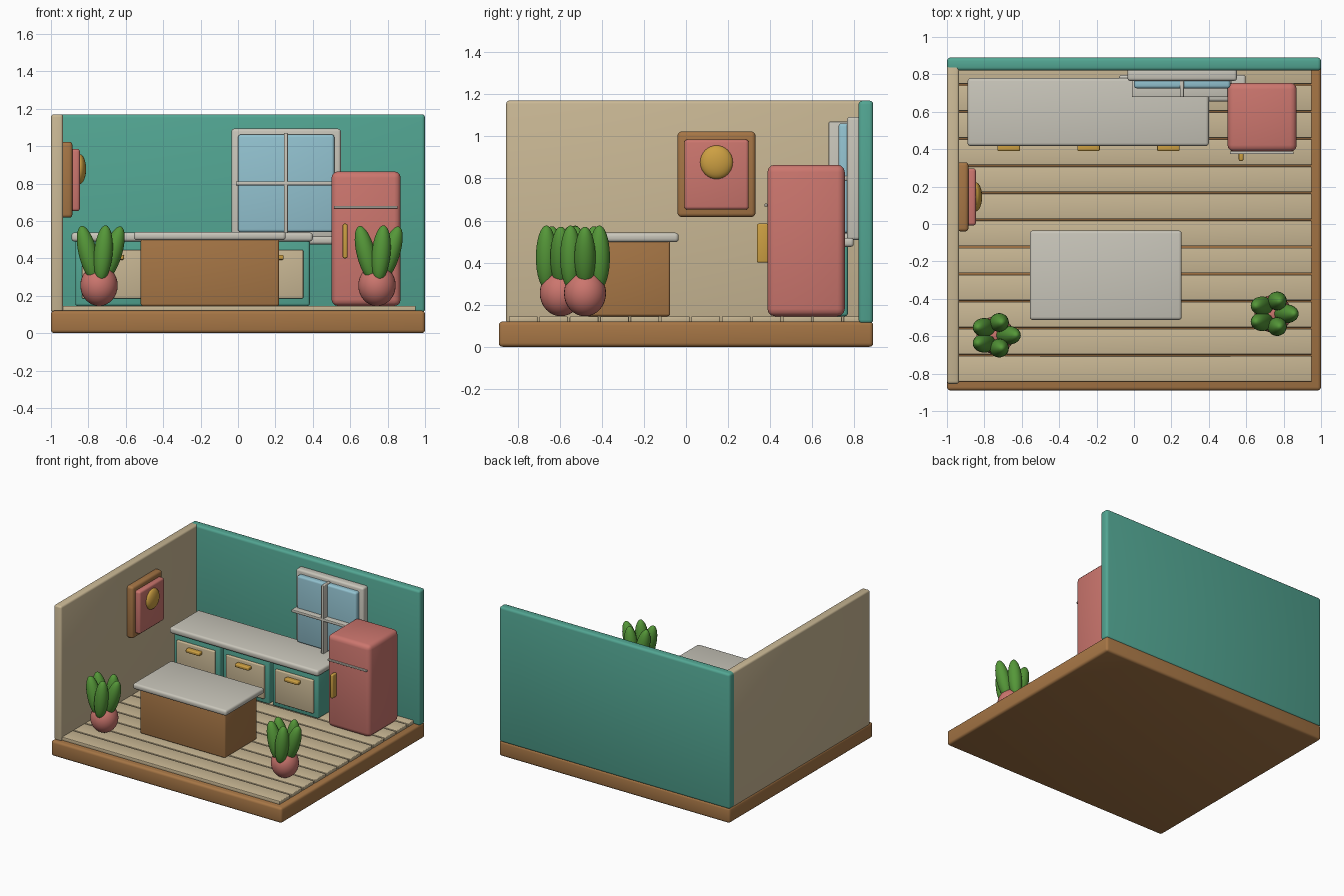
import bpy
import math

cube = bpy.data.objects.get("Cube")
if cube:
    bpy.data.objects.remove(cube, do_unlink=True)


def material(name, rgb):
    m = bpy.data.materials.new(name)
    m.use_nodes = True
    m.diffuse_color = (*rgb, 1)
    m.node_tree.nodes["Principled BSDF"].inputs["Base Color"].default_value = (*rgb, 1)
    return m


teal = material("teal paint", (0.085, 0.38, 0.29))
cream = material("cream wood", (0.59, 0.48, 0.30))
brown = material("brown wood", (0.38, 0.18, 0.06))
coral = material("coral red", (0.60, 0.18, 0.155))
stone = material("pale stone", (0.58, 0.56, 0.49))
glass = material("window blue", (0.29, 0.54, 0.63))
gold = material("gold", (0.61, 0.35, 0.055))
green = material("leaf green", (0.09, 0.31, 0.04))


def finish(obj, name, mat):
    obj.name = name
    obj.data.materials.append(mat)
    bpy.ops.object.shade_smooth_by_angle(angle=math.radians(35))
    return obj


def box(name, mat, x, y, z, bevel=0.01):
    """Rounded box from (min, max) ranges on each axis."""
    ranges = (x, y, z)
    bpy.ops.mesh.primitive_cube_add(size=1, location=[(a + b) / 2 for a, b in ranges])
    obj = bpy.context.object
    obj.scale = [b - a for a, b in ranges]
    bpy.ops.object.transform_apply(location=False, rotation=False, scale=True)
    if bevel:
        mod = obj.modifiers.new("Rounded edges", 'BEVEL')
        mod.width = bevel
        mod.segments = 3
        bpy.ops.object.modifier_apply(modifier=mod.name)
    return finish(obj, name, mat)


def ellipsoid(name, mat, center, radii, tilt=0):
    bpy.ops.mesh.primitive_uv_sphere_add(segments=32, ring_count=16, radius=1,
                                         location=center, rotation=(0, tilt, 0))
    bpy.context.object.scale = radii
    return finish(bpy.context.object, name, mat)


# Base, walls and floor boards
box("base", brown, (-1, 1), (-0.89, 0.89), (0, 0.12), 0.018)
box("back_wall", teal, (-1, 1), (0.82, 0.89), (0.11, 1.17), 0.018)
box("left_wall", cream, (-1, -0.935), (-0.855, 0.848), (0.11, 1.17), 0.015)
pitch = 0.1447
for i in range(12):
    y = -0.774 + i * pitch
    box(f"floor_board_{i + 1}", cream, (-0.95, 0.95), (y - 0.068, y + 0.068),
        (0.115, 0.145), 0.005)

# Cabinets and counter
for i in range(3):
    x = -0.67 + i * 0.427
    box(f"cabinet_{i + 1}", teal, (x - 0.2, x + 0.2), (0.445, 0.77), (0.145, 0.5), 0.014)
    box(f"cabinet_door_{i + 1}", cream, (x - 0.165, x + 0.165), (0.427, 0.46),
        (0.185, 0.445), 0.007)
    box(f"cabinet_handle_{i + 1}", gold, (x - 0.06, x + 0.06), (0.39, 0.435),
        (0.392, 0.418), 0.007)
box("counter_top", stone, (-0.89, 0.4), (0.417, 0.78), (0.49, 0.538), 0.016)

# Island
box("island_body", brown, (-0.52, 0.22), (-0.475, -0.075), (0.145, 0.505), 0.012)
box("island_top", stone, (-0.557, 0.255), (-0.513, -0.035), (0.497, 0.542), 0.016)

# Fridge
box("fridge", coral, (0.5, 0.87), (0.387, 0.755), (0.145, 0.865), 0.035)
box("fridge_seam", stone, (0.513, 0.853), (0.373, 0.388), (0.667, 0.68), 0.003)
box("fridge_handle", gold, (0.56, 0.585), (0.337, 0.392), (0.4, 0.585), 0.008)

# Window
box("window_frame", stone, (-0.035, 0.55), (0.765, 0.83), (0.507, 1.093), 0.015)
box("window_pane", glass, (0, 0.515), (0.725, 0.78), (0.54, 1.062), 0.015)
box("window_upright", stone, (0.245, 0.267), (0.678, 0.77), (0.53, 1.07), 0.005)
box("window_crossbar", stone, (-0.012, 0.525), (0.678, 0.77), (0.79, 0.812), 0.005)
box("window_sill", stone, (-0.08, 0.597), (0.655, 0.797), (0.475, 0.518), 0.014)

# Wall picture
box("picture_frame", brown, (-0.945, -0.885), (-0.04, 0.33), (0.617, 1.023), 0.018)
box("picture_panel", coral, (-0.9, -0.845), (-0.008, 0.298), (0.652, 0.985), 0.015)
ellipsoid("picture_disc", gold, (-0.847, 0.145, 0.877), (0.035, 0.078, 0.08))

# Potted plants
for side, x, y in (("left", 0.743, -0.48), ("right", -0.743, -0.595)):
    ellipsoid(f"{side}_plant_pot", coral, (x, y, 0.255), (0.1, 0.1, 0.11))
    for i in range(5):
        a = math.tau * i / 5
        ellipsoid(f"{side}_plant_leaf_{i + 1}", green,
                  (x + 0.072 * math.cos(a), y + 0.072 * math.sin(a), 0.425),
                  (0.05, 0.05, 0.152), 0.3 * math.cos(a))
